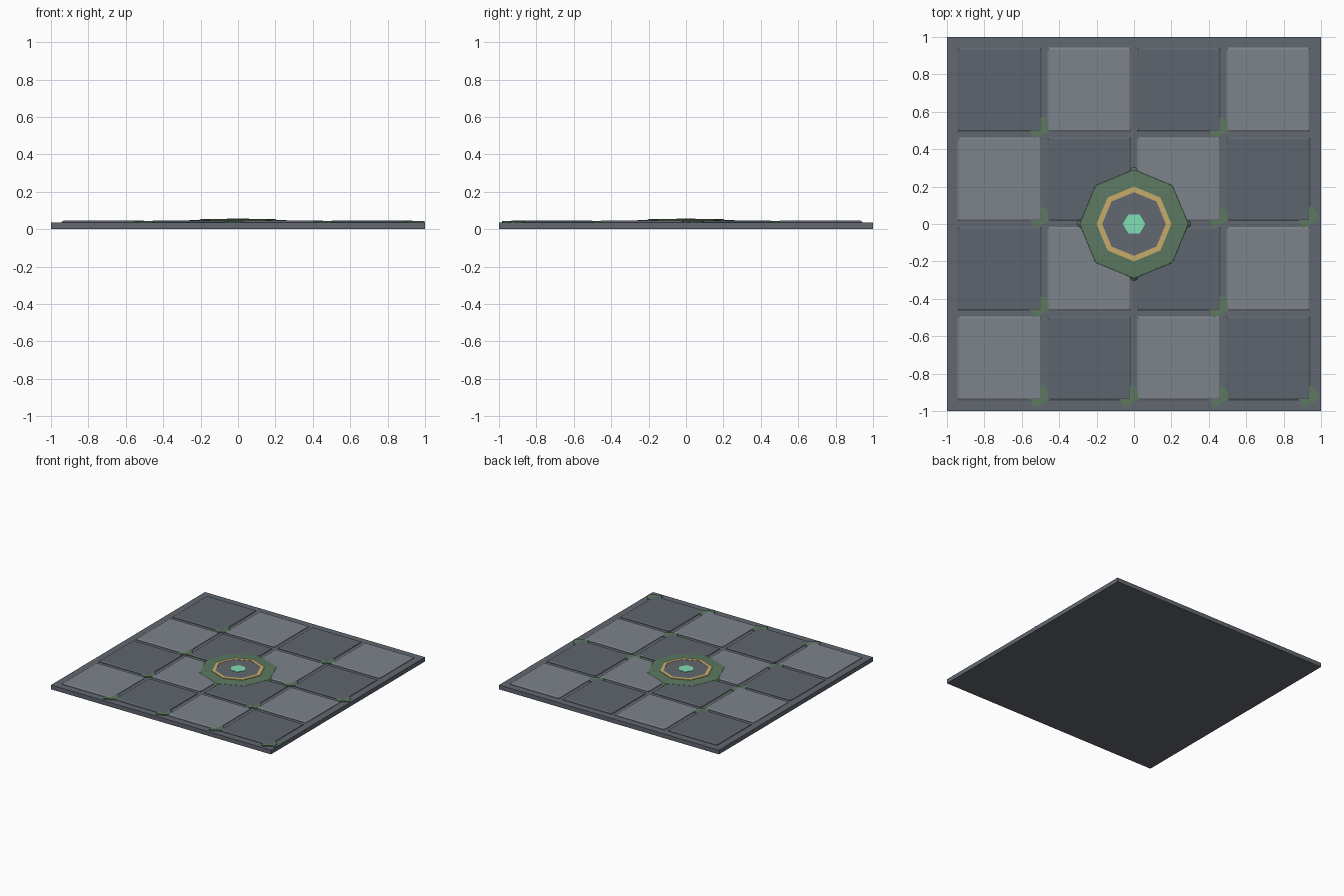
import bpy, bmesh
from math import cos, sin, pi

if "Cube" in bpy.data.objects:
    bpy.data.objects.remove(bpy.data.objects["Cube"])


def material(name, rgb):
    m = bpy.data.materials.new(name)
    m.diffuse_color = [(c / 255) ** 2.2 for c in rgb] + [1]
    m.use_nodes = True
    m.node_tree.nodes["Principled BSDF"].inputs["Base Color"].default_value = m.diffuse_color
    return m


SLAB = material("slab_stone", (98, 104, 113))
DARK = material("dark_stone", (94, 101, 109))
LIGHT = material("light_stone", (124, 130, 138))
MOSS = material("moss_green", (92, 120, 97))
GOLD = material("gold", (197, 171, 107))
GLOW = material("mint_gem", (126, 222, 178))


def loft(name, loops, mat, closed=False):
    """Skin a stack of equal-length loops; cap the ends or join last to first."""
    bm = bmesh.new()
    rows = [[bm.verts.new(p) for p in loop] for loop in loops]
    pairs = list(zip(rows, rows[1:])) + ([(rows[-1], rows[0])] if closed else [])
    for a, b in pairs:
        for k in range(len(a)):
            n = (k + 1) % len(a)
            bm.faces.new((a[k], a[n], b[n], b[k]))
    if not closed:
        bm.faces.new(rows[0][::-1])
        bm.faces.new(rows[-1])
    bmesh.ops.recalc_face_normals(bm, faces=bm.faces)
    me = bpy.data.meshes.new(name)
    bm.to_mesh(me)
    bm.free()
    me.materials.append(mat)
    ob = bpy.data.objects.new(name, me)
    bpy.context.collection.objects.link(ob)
    return ob


def square(x, y, h, z):
    return [(x - h, y - h, z), (x + h, y - h, z), (x + h, y + h, z), (x - h, y + h, z)]


def ngon(n, r, z):
    return [(r * cos(2 * pi * k / n), r * sin(2 * pi * k / n), z) for k in range(n)]


# Base slab
loft("floor_slab", [square(0, 0, 1, 0), square(0, 0, 1, 0.035)], SLAB)

# Checkered paving tiles with chamfered rims, moss at alternate corners
PITCH, HALF, TOP = 0.479, 0.224, 0.045
OUTLINE = [(-0.064, 0.012), (-0.04, -0.04), (0.055, 0.01), (0.02, 0.07), (0.0, 0.08)]
MOSSY = {(0, 0), (1, 0), (2, 0), (3, 0), (0, 1), (2, 1),
         (0, 2), (2, 2), (3, 2), (0, 3), (2, 3)}
for i in range(4):
    for j in range(4):
        x, y = (i - 1.5) * PITCH, (j - 1.5) * PITCH
        loft(f"paving_tile_{i}_{j}",
             [square(x, y, HALF, 0.03), square(x, y, HALF, TOP - 0.006),
              square(x, y, HALF - 0.009, TOP)], LIGHT if (i + j) % 2 == 0 else DARK)
        if (i, j) in MOSSY:
            cx, cy = x + HALF, y - HALF
            loft(f"moss_clump_{i}_{j}",
                 [[(cx + a, cy + b, z) for a, b in OUTLINE] for z in (0.028, 0.043)], MOSS)

# Central octagonal medallion
loft("medallion_rim", [ngon(8, 0.305, 0.034), ngon(8, 0.29, 0.046), ngon(8, 0.19, 0.051)], MOSS)
loft("medallion_disc", [ngon(8, 0.19, 0.04), ngon(8, 0.19, 0.053)], SLAB)
loft("medallion_gold_ring",
     [ngon(8, 0.2, 0.045), ngon(8, 0.2, 0.055), ngon(8, 0.17, 0.055), ngon(8, 0.17, 0.045)],
     GOLD, closed=True)
loft("medallion_gem", [ngon(6, 0.06, 0.045), ngon(6, 0.06, 0.056)], GLOW)
